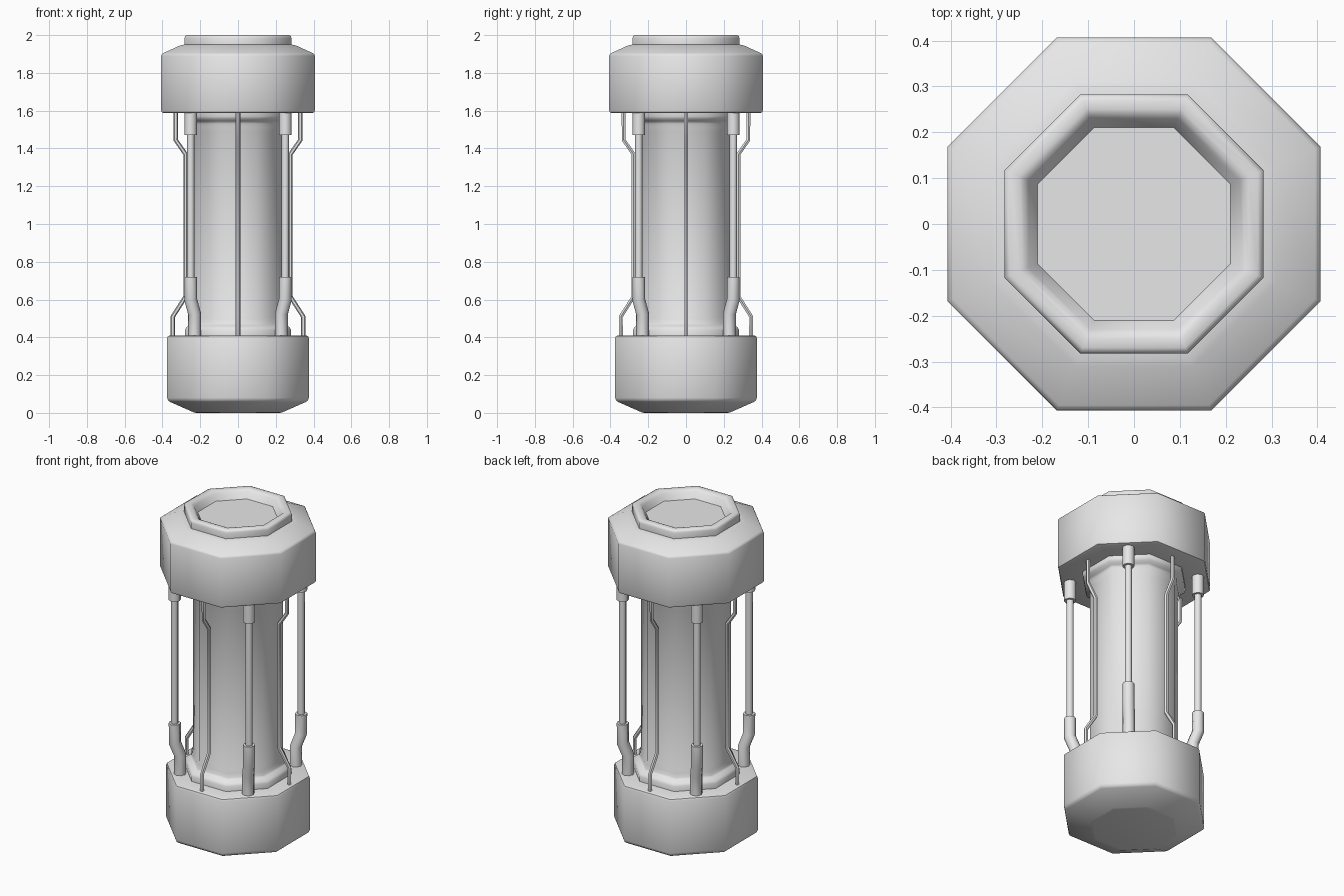
import bpy, bmesh, math
from mathutils import Vector

if "Cube" in bpy.data.objects:
    bpy.data.objects.remove(bpy.data.objects["Cube"])

metal = bpy.data.materials.new("light grey metal")
metal.diffuse_color = (0.8, 0.8, 0.8, 1)
metal.use_nodes = True
metal.node_tree.nodes["Principled BSDF"].inputs["Base Color"].default_value = metal.diffuse_color


def finish(ob, angle=50):
    me = ob.data
    me.materials.clear()
    me.materials.append(metal)
    for p in me.polygons:
        p.use_smooth = True
    me.set_sharp_from_angle(angle=math.radians(angle))


def octagon_lathe(name, profile):
    """Octagonal solid from (flat distance, z) points, listed bottom to top."""
    bm = bmesh.new()
    rings = []
    for a, z in profile:
        r = a / math.cos(math.pi / 8)
        rings.append([bm.verts.new((r * math.cos(math.pi / 8 + k * math.pi / 4),
                                    r * math.sin(math.pi / 8 + k * math.pi / 4), z))
                      for k in range(8)])
    for lo, hi in zip(rings, rings[1:]):
        for k in range(8):
            j = (k + 1) % 8
            bm.faces.new((lo[k], lo[j], hi[j], hi[k]))
    bm.faces.new(rings[0][::-1])
    bm.faces.new(rings[-1])
    me = bpy.data.meshes.new(name)
    bm.to_mesh(me)
    bm.free()
    ob = bpy.data.objects.new(name, me)
    bpy.context.collection.objects.link(ob)
    finish(ob)


def pipe(name, path, radius, azimuth, res=2):
    """Round pipe through (distance from axis, z) points at an azimuth."""
    cu = bpy.data.curves.new(name, 'CURVE')
    cu.dimensions = '3D'
    cu.bevel_depth = radius
    cu.bevel_resolution = res
    cu.use_fill_caps = True
    sp = cu.splines.new('POLY')
    sp.points.add(len(path) - 1)
    for pt, (r, z) in zip(sp.points, path):
        pt.co = (r * math.cos(azimuth), r * math.sin(azimuth), z, 1)
    tmp = bpy.data.objects.new(name + "_path", cu)
    bpy.context.collection.objects.link(tmp)
    dg = bpy.context.evaluated_depsgraph_get()
    me = bpy.data.meshes.new_from_object(tmp.evaluated_get(dg))
    bpy.data.objects.remove(tmp)
    ob = bpy.data.objects.new(name, me)
    bpy.context.collection.objects.link(ob)
    finish(ob)


# base block with chamfered foot
octagon_lathe("base", [(0.22, 0), (0.235, 0.003), (0.36, 0.058), (0.37, 0.066),
                       (0.375, 0.08), (0.375, 0.395), (0.371, 0.406),
                       (0.36, 0.41), (0.2, 0.41)])

# central tube with flared collars
octagon_lathe("central_tube", [(0.28, 0.40), (0.28, 0.44), (0.272, 0.455),
                               (0.25, 0.465), (0.243, 0.475), (0.243, 0.50),
                               (0.235, 0.52), (0.235, 1.49), (0.243, 1.51),
                               (0.243, 1.53), (0.25, 1.545), (0.27, 1.555),
                               (0.275, 1.57), (0.275, 1.60)])

# head block with raised rim and recessed plate
octagon_lathe("head", [(0.2, 1.587), (0.392, 1.587), (0.403, 1.591), (0.407, 1.602),
                       (0.407, 1.89), (0.403, 1.899), (0.395, 1.905),
                       (0.31, 1.944), (0.295, 1.948), (0.283, 1.95),
                       (0.283, 1.985), (0.279, 1.996), (0.27, 2.0),
                       (0.25, 2.0), (0.24, 1.996), (0.23, 1.985),
                       (0.21, 1.95), (0.18, 1.95)])

for i in range(4):
    # support rods with sockets on the diagonals
    d = math.pi / 4 + i * math.pi / 2
    pipe(f"support_rod_{i}", [(0.354, 0.68), (0.354, 1.52)], 0.02, d)
    pipe(f"upper_socket_{i}", [(0.354, 1.47), (0.354, 1.60)], 0.034, d)
    pipe(f"lower_socket_{i}", [(0.325, 0.40), (0.325, 0.525), (0.354, 0.60),
                               (0.354, 0.72)], 0.034, d)
    # thin bent lines on the four sides
    pipe(f"thin_line_{i}", [(0.345, 0.40), (0.345, 0.51), (0.278, 0.615),
                            (0.278, 1.37), (0.33, 1.445), (0.33, 1.60)],
         0.012, i * math.pi / 2, 1)
